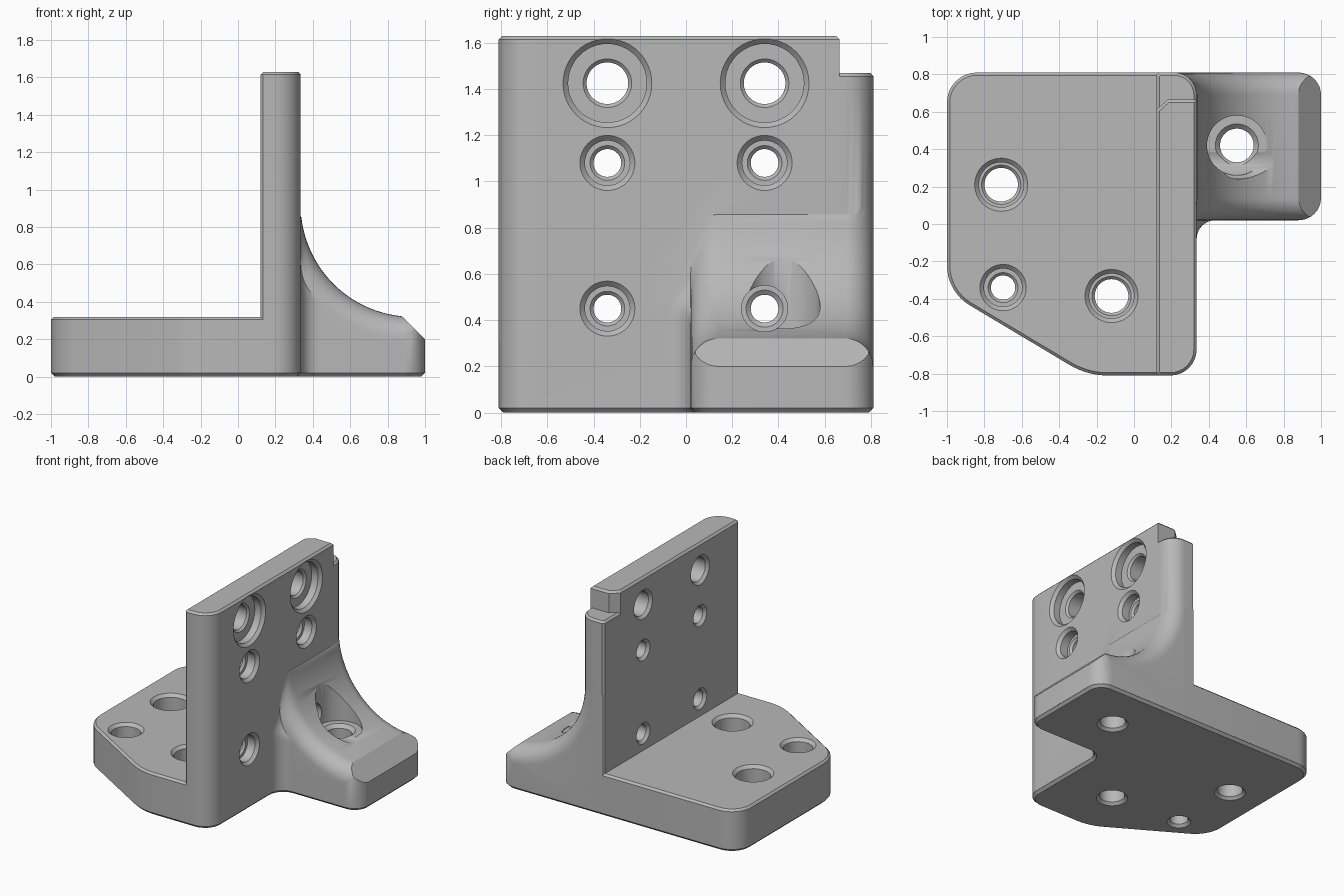
import bpy, bmesh
from math import sin, cos, tan, pi, radians
from mathutils import Vector

cube = bpy.data.objects.get("Cube")
if cube:
    bpy.data.objects.remove(cube, do_unlink=True)

grey = bpy.data.materials.new("machined grey")
grey.use_nodes = True
COLOUR = (0.48, 0.48, 0.48, 1)
grey.diffuse_color = COLOUR
grey.node_tree.nodes["Principled BSDF"].inputs["Base Color"].default_value = COLOUR

SEG = 8                      # segments per rounded corner
BACK, FRONT = 0.81, -0.81
FACE = 0.335                 # right face of the upright
EDGE = 0.015                 # small edge chamfer


def loft(name, rings):
    """Solid through a list of equally long rings of points."""
    bm = bmesh.new()
    loops = [[bm.verts.new(p) for p in ring] for ring in rings]
    for a, b in zip(loops, loops[1:]):
        for i in range(len(a)):
            j = (i + 1) % len(a)
            bm.faces.new((a[i], a[j], b[j], b[i]))
    bm.faces.new(loops[0][::-1])
    bm.faces.new(loops[-1])
    bmesh.ops.remove_doubles(bm, verts=bm.verts, dist=1e-5)
    bmesh.ops.recalc_face_normals(bm, faces=bm.faces)
    mesh = bpy.data.meshes.new(name)
    bm.to_mesh(mesh)
    bm.free()
    mesh.materials.append(grey)
    ob = bpy.data.objects.new(name, mesh)
    bpy.context.collection.objects.link(ob)
    return ob


def rounded(corners):
    """Outline from (x, y, radius) corners, counter-clockwise."""
    pts = []
    for i, (x, y, r) in enumerate(corners):
        p = Vector((x, y))
        if r == 0:
            pts.append(p)
            continue
        a = (Vector(corners[i - 1][:2]) - p).normalized()
        b = (Vector(corners[(i + 1) % len(corners)][:2]) - p).normalized()
        half = a.angle(b) / 2
        centre = p + (a + b).normalized() * r / sin(half)
        u, v = (p + d * r / tan(half) - centre for d in (a, b))
        w = pi - 2 * half
        for k in range(SEG + 1):
            t = k / SEG
            pts.append(centre + (u * sin((1 - t) * w) + v * sin(t * w)) / sin(w))
    return pts


def inset(pts, d):
    out = []
    for i, p in enumerate(pts):
        e, f = (p - pts[i - 1]).normalized(), (pts[(i + 1) % len(pts)] - p).normalized()
        n, m = Vector((-e.y, e.x)), Vector((-f.y, f.x))
        out.append(p + (n + m) * d / (1 + n.dot(m)))
    return out


def prism(name, corners, levels):
    """Vertical prism; levels are (z, inset)."""
    pts = rounded(corners)
    return loft(name, [[(p.x, p.y, z) for p in inset(pts, d)] for z, d in levels])


def lathe(name, profile, at, axis):
    """Turned cutter; profile is (radius, position along axis)."""
    rings = []
    for r, h in profile:
        circle = [(r * cos(a), r * sin(a)) for a in (2 * pi * k / 48 for k in range(48))]
        if axis == "z":
            rings.append([(at[0] + u, at[1] + v, h) for u, v in circle])
        else:
            rings.append([(h, at[0] + u, at[1] + v) for u, v in circle])
    ob = loft(name, rings)
    ob.hide_render = True
    return ob


def combine(target, other, operation):
    mod = target.modifiers.new(other.name, "BOOLEAN")
    mod.operation, mod.solver, mod.object = operation, "EXACT", other
    bpy.context.view_layer.objects.active = target
    bpy.ops.object.modifier_apply(modifier=mod.name)
    bpy.data.objects.remove(other, do_unlink=True)


# Base plate with a slanted front corner
LEFT_SIDE = [(-1, BACK, 0.16), (-1, -0.362, 0.25), (-0.25, FRONT, 0.4)]
bracket = prism("angle_bracket", LEFT_SIDE + [(0.2, FRONT, 0), (0.2, BACK, 0)],
                [(0.02, 0), (0.32 - EDGE, 0), (0.32, EDGE)])

# Upright plate, and the lower post beside its notch
upright = prism("upright", [(0.12 + EDGE, FRONT, 0), (FACE, FRONT, 0.14), (FACE, 0.665, 0),
                            (0.18, 0.665, 0), (0.12, 0.61, 0), (0.12, FRONT + EDGE, 0)],
                [(0.02, 0), (1.63 - EDGE, 0), (1.63, EDGE)])
post = prism("notch_post", [(0.12, 0.4, 0), (FACE, 0.4, 0), (FACE, BACK, 0.12),
                            (0.12 + EDGE, BACK, 0), (0.12, BACK - EDGE, 0)],
             [(0.02, 0), (1.47 - EDGE, 0), (1.47, EDGE)])

# Curved gusset: side profiles swept across y, with rounded edges
ROUND, FILLET, ARC, AX, AZ, TAB = 0.12, 0.1, 0.6, 0.935, 0.92, 0.02


def gusset_profile(y, d, x_end, blend):
    pts = [(0.13, y, 0.02), (x_end, y, 0.02), (x_end, y, min(AZ - ARC - d, 1.2 - x_end))]
    for k in range(29):
        a = radians(270 - 90 * k / 28)
        x, z = AX + (ARC + d) * cos(a), AZ + (ARC + d) * sin(a)
        if blend > 0:        # soft run-out into the upright
            e = x - FACE
            if e < -blend:
                x = FACE - 0.001
            elif e < blend:
                x = FACE - 0.001 + (e + blend) ** 2 / (4 * blend)
        pts.append((min(x, x_end, 1.2 - z), y, z))
    return pts + [(0.13, y, AZ)]


steps = [pi / 2 * k / SEG for k in range(SEG + 1)]
slices = []
for a in steps:              # hollow fillet between tab and upright
    y = TAB - FILLET + FILLET * sin(a)
    slices.append(gusset_profile(y, ROUND + 0.8 * (TAB - y), FACE + FILLET * (1 - cos(a)), 0.06))
for t in steps:              # front edge
    d = ROUND * (1 - sin(t))
    slices.append(gusset_profile(TAB + ROUND * (1 - cos(t)), d, 1 - d, d / 2))
for t in reversed(steps):    # back edge
    d = ROUND * (1 - sin(t))
    slices.append(gusset_profile(BACK - ROUND * (1 - cos(t)), d, 1 - d, 0))
gusset = loft("gusset", slices)

# Chamfered foot under the whole footprint
foot = prism("foot", LEFT_SIDE + [(FACE, FRONT, 0.14), (FACE, TAB, FILLET),
                                  (1, TAB, ROUND), (1, BACK, ROUND)],
             [(0, 0.02), (0.0195, 0.001), (0.1, 0.001)])

for part in (upright, post, gusset, foot):
    combine(bracket, part, "UNION")


def stepped_hole(name, at, axis, low, top, through, bore, floor, rim=0.022):
    """Counterbored hole with chamfers at both ends and at the step."""
    profile = [(through + 0.04, low - 0.02), (through, low + 0.02), (through, floor - 0.015),
               (through + 0.015, floor), (bore, floor), (bore, top - rim),
               (bore + rim + 0.02, top + 0.02)]
    combine(bracket, lathe(name, profile, at, axis), "DIFFERENCE")


# Holes in the base plate
for at, through, bore in (((-0.71, 0.21), 0.09, 0.12), ((-0.12, -0.385), 0.09, 0.12),
                          ((-0.70, -0.34), 0.065, 0.102)):
    stepped_hole("base_hole", at, "z", 0, 0.32, through, bore, 0.18)

# Holes through the upright
for y in (-0.34, 0.34):
    stepped_hole("large_hole", (y, 1.425), "x", 0.12, FACE, 0.09, 0.17, 0.26)
    stepped_hole("small_hole", (y, 1.08), "x", 0.12, FACE, 0.06, 0.097, 0.25)
stepped_hole("small_hole", (-0.34, 0.45), "x", 0.12, FACE, 0.06, 0.097, 0.25)

# Holes that cross inside the gusset
combine(bracket, lathe("gusset_side_hole", [(0.1, 0.1), (0.06, 0.14), (0.06, 0.235), (0.08, 0.25),
                                            (0.1, 0.25), (0.1, 1.2)], (0.34, 0.45), "x"), "DIFFERENCE")
combine(bracket, lathe("gusset_hole", [(0.13, -0.02), (0.09, 0.02), (0.09, 0.335), (0.115, 0.36),
                                       (0.16, 0.36), (0.16, 1)], (0.55, 0.42), "z"), "DIFFERENCE")

bpy.ops.object.select_all(action="DESELECT")
bracket.select_set(True)
bpy.context.view_layer.objects.active = bracket
bpy.ops.object.shade_smooth_by_angle(angle=radians(28))
